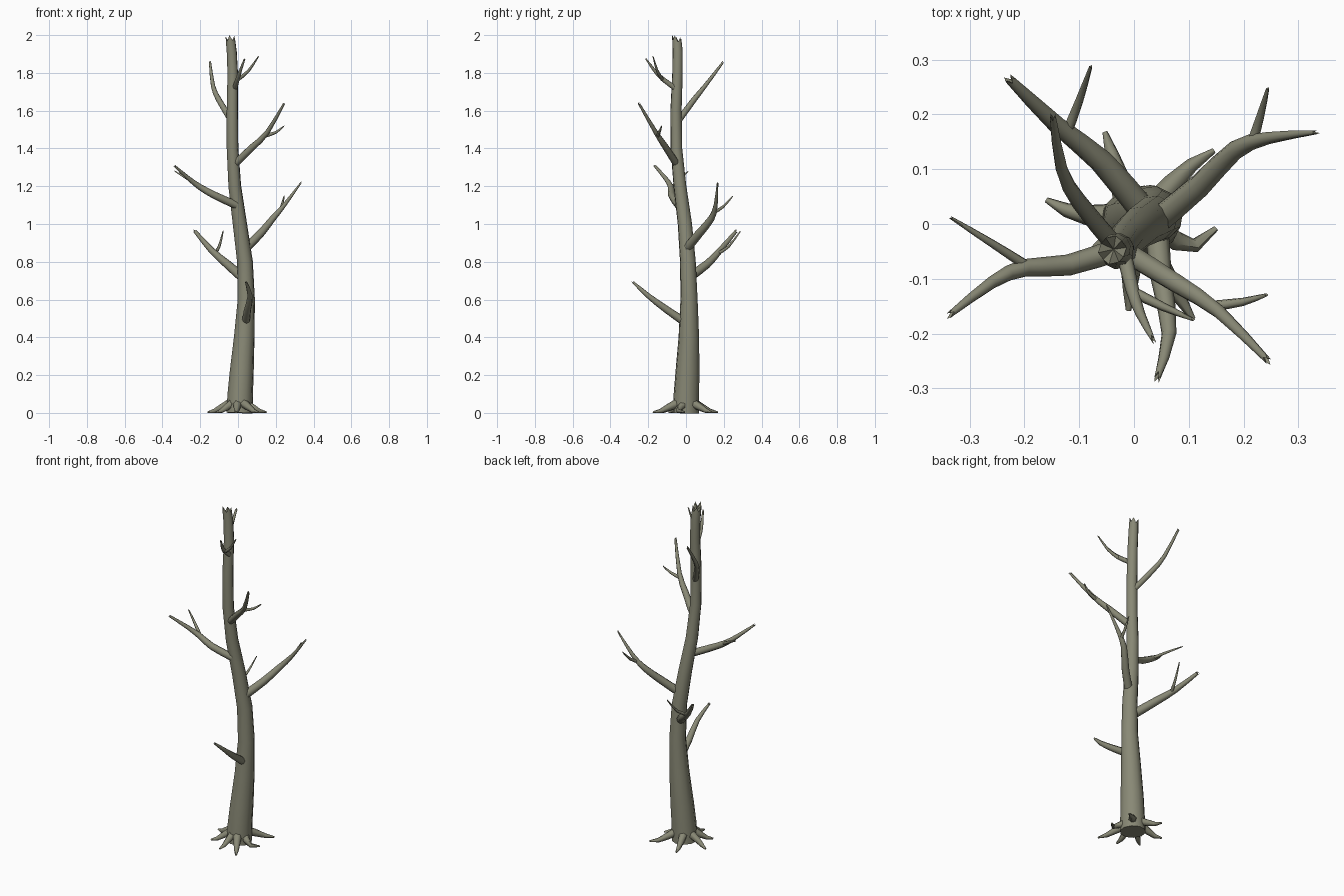
import bpy, bmesh, math
from mathutils import Vector

cube = bpy.data.objects.get("Cube")
if cube:
    bpy.data.objects.remove(cube, do_unlink=True)

# Single weathered bark colour
bark = bpy.data.materials.new("weathered_bark")
bark.use_nodes = True
colour = (0.25, 0.25, 0.18, 1)
bark.diffuse_color = colour
bark.node_tree.nodes["Principled BSDF"].inputs["Base Color"].default_value = colour


def soften(path):
    """Add a point on the smooth curve between each pair of path points."""
    pts = [Vector(p) for p in path]
    out = []
    for i in range(len(pts) - 1):
        a, b = pts[i], pts[i + 1]
        before = pts[i - 1] if i else 2 * a - b
        after = pts[i + 2] if i + 2 < len(pts) else 2 * b - a
        out += [a, (9 * (a + b) - before - after) / 16]
    return out + [pts[-1]]


def tube(name, pts, radii, sides=8, splinter=0.0):
    """Tapered limb along a path, with a broken end splintered highest at the front."""
    bm = bmesh.new()
    rings, normal, previous = [], None, None
    for i, p in enumerate(pts):
        tangent = (pts[min(i + 1, len(pts) - 1)] - pts[max(i - 1, 0)]).normalized()
        if normal is None:
            normal = tangent.orthogonal().normalized()
        else:
            normal = previous.rotation_difference(tangent) @ normal
        previous = tangent
        side = tangent.cross(normal)
        ring = []
        for k in range(sides):
            a = math.tau * k / sides
            out = normal * math.cos(a) + side * math.sin(a)
            v = p + out * radii[i]
            if i == len(pts) - 1:
                v -= tangent * splinter * ((k % 2) * 0.6 + 0.2 * (1 + out.y))
            ring.append(bm.verts.new(v))
        rings.append(ring)
    for low, high in zip(rings, rings[1:]):
        for k in range(sides):
            j = (k + 1) % sides
            bm.faces.new((low[k], low[j], high[j], high[k]))
    bm.faces.new(rings[0][::-1])
    # Hollow splintered end
    centre = bm.verts.new(pts[-1] - previous * splinter)
    for k in range(sides):
        bm.faces.new((rings[-1][k], rings[-1][(k + 1) % sides], centre))
    bmesh.ops.recalc_face_normals(bm, faces=bm.faces)
    mesh = bpy.data.meshes.new(name)
    bm.to_mesh(mesh)
    bm.free()
    mesh.materials.append(bark)
    obj = bpy.data.objects.new(name, mesh)
    bpy.context.collection.objects.link(obj)
    bpy.ops.object.select_all(action="DESELECT")
    obj.select_set(True)
    bpy.context.view_layer.objects.active = obj
    bpy.ops.object.shade_smooth_by_angle(angle=math.radians(62))
    return obj


def limb(name, path, start, end, sides, splinter):
    """Curved limb that stays thick along most of its length."""
    pts = soften(path)
    last = len(pts) - 1
    radii = [end + (start - end) * (1 - (i / last) ** 1.6) for i in range(last + 1)]
    return tube(name, pts, radii, sides, splinter)


# Trunk: leaning, gently winding and snapped at the top
trunk_path = [(.008, 0, 0), (.012, .002, .1), (.02, .008, .22), (.033, .015, .4),
              (.044, .016, .6), (.037, .01, .8), (.01, -.006, 1), (-.017, -.032, 1.2),
              (-.029, -.051, 1.4), (-.03, -.053, 1.6), (-.028, -.045, 1.8),
              (-.033, -.044, 1.91), (-.042, -.049, 2.002)]
tube("trunk", [Vector(p) for p in trunk_path],
     [.071, .068, .064, .055, .046, .042, .038, .034, .031, .03, .028, .027, .025],
     sides=10, splinter=.05)

# Main branches, from lowest to highest: path, base radius, tip radius
branches = {
    "front_low_branch": ([(.04, .01, .47), (.05, -.1, .545), (.064, -.2, .62),
                          (.04, -.288, .7)], .022, .006),
    "back_right_branch": ([(.02, .02, .72), (-.06, .115, .79), (-.14, .18, .86),
                           (-.233, .27, .968)], .025, .009),
    "back_left_branch": ([(.03, -.005, .86), (.12, .07, .95), (.185, .135, 1.03),
                          (.245, .157, 1.1), (.338, .168, 1.225)], .024, .004),
    "right_branch": ([(-.01, -.04, 1.1), (-.12, -.075, 1.15), (-.2, -.08, 1.195),
                      (-.26, -.107, 1.24), (-.342, -.17, 1.313)], .021, .006),
    "front_left_branch": ([(-.025, -.045, 1.31), (.08, -.11, 1.41), (.155, -.16, 1.485),
                           (.248, -.253, 1.645)], .02, .006),
    "back_high_branch": ([(-.03, -.045, 1.54), (-.1, .04, 1.655), (-.132, .1, 1.73),
                          (-.149, .202, 1.864)], .017, .006),
    "front_high_branch": ([(-.02, -.045, 1.71), (-.003, -.12, 1.765), (.012, -.165, 1.81),
                           (.038, -.217, 1.882)], .014, .004),
}
for name, (path, start, end) in branches.items():
    limb(name, path, start, end, 8, .022)

# Side twigs
twigs = {
    "back_right_twig": [(-.125, .16, .84), (-.1, .225, .88), (-.078, .29, .965)],
    "back_left_twig": [(.215, .145, 1.06), (.23, .195, 1.09), (.245, .25, 1.15)],
    "right_twig": [(-.19, -.08, 1.19), (-.26, -.035, 1.235), (-.337, .013, 1.28)],
    "front_left_twig": [(.14, -.15, 1.465), (.2, -.142, 1.485), (.245, -.128, 1.52)],
    "front_high_twig": [(0, -.125, 1.765), (.055, -.152, 1.81), (.11, -.175, 1.89)],
}
for name, path in twigs.items():
    limb(name, path, .01, .003, 6, .008)

# Roots splaying over the ground: tip position and sideways bend
roots = [(-.01, -.158, 0), (.108, -.174, 0), (.15, -.008, -.22), (.146, .134, .04),
         (-.053, .168, 0), (-.16, .044, .05), (-.116, -.09, 0)]
for number, (x, y, bend) in enumerate(roots, 1):
    tip, across = Vector((x, y, 0)), Vector((-y, x, 0))
    path = [tip * reach + across * bend * sway + Vector((0, 0, height))
            for reach, sway, height in
            ((.3, 0, .048), (.52, .8, .03), (.76, 1, .01), (1, 0, .003))]
    root = tube(f"root_{number}", path, [.024, .019, .013, .005], sides=6)
    for v in root.data.vertices:
        v.co.z = max(v.co.z, 0)
